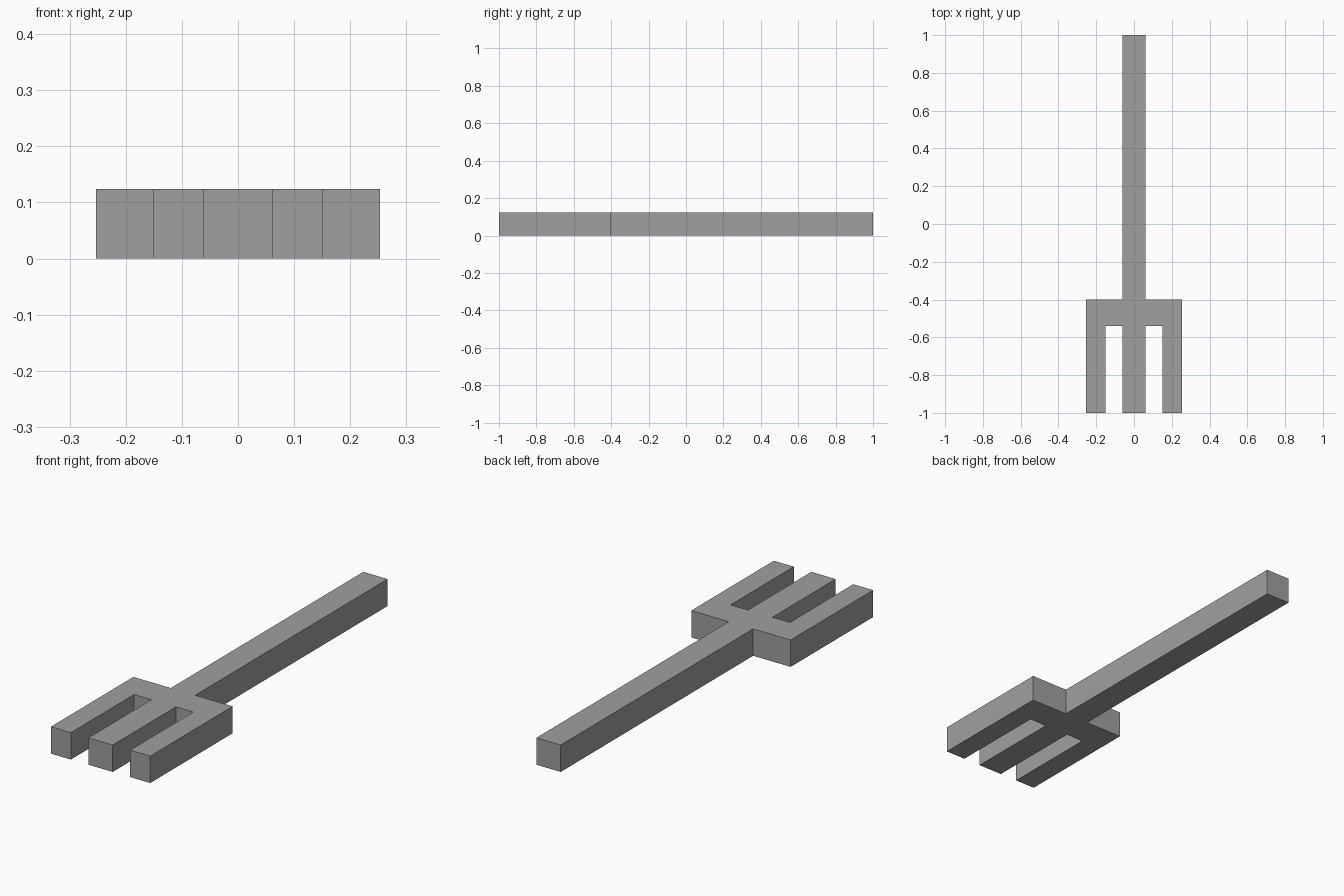
import bpy
import bmesh

cube = bpy.data.objects.get("Cube")
if cube:
    bpy.data.objects.remove(cube, do_unlink=True)

# Plain grey material
GREY = (0.35, 0.35, 0.35, 1.0)
grey = bpy.data.materials.new("grey")
grey.use_nodes = True
grey.diffuse_color = GREY
grey.node_tree.nodes["Principled BSDF"].inputs["Base Color"].default_value = GREY

# Main dimensions
HEIGHT = 0.124
HALF_HANDLE, TINE_INNER, TINE_OUTER = 0.062, 0.151, 0.253
TIP, GAP_END, SHOULDER, HANDLE_END = -1.0, -0.54, -0.40, 1.0

# Left half of the outline, from the middle tine tip round to the handle end
half = [
    (HALF_HANDLE, TIP), (HALF_HANDLE, GAP_END),
    (TINE_INNER, GAP_END), (TINE_INNER, TIP),
    (TINE_OUTER, TIP), (TINE_OUTER, SHOULDER),
    (HALF_HANDLE, SHOULDER), (HALF_HANDLE, HANDLE_END),
]
outline = half + [(-x, y) for x, y in reversed(half)]

# Fork: mirrored outline extruded upward into one flat solid
bm = bmesh.new()
base = bm.faces.new([bm.verts.new((x, y, 0)) for x, y in outline])
extruded = bmesh.ops.extrude_face_region(bm, geom=[base], use_keep_orig=True)
top = [v for v in extruded["geom"] if isinstance(v, bmesh.types.BMVert)]
bmesh.ops.translate(bm, verts=top, vec=(0, 0, HEIGHT))
bmesh.ops.recalc_face_normals(bm, faces=bm.faces)

mesh = bpy.data.meshes.new("fork")
bm.to_mesh(mesh)
bm.free()
mesh.materials.append(grey)
bpy.context.collection.objects.link(bpy.data.objects.new("fork", mesh))
